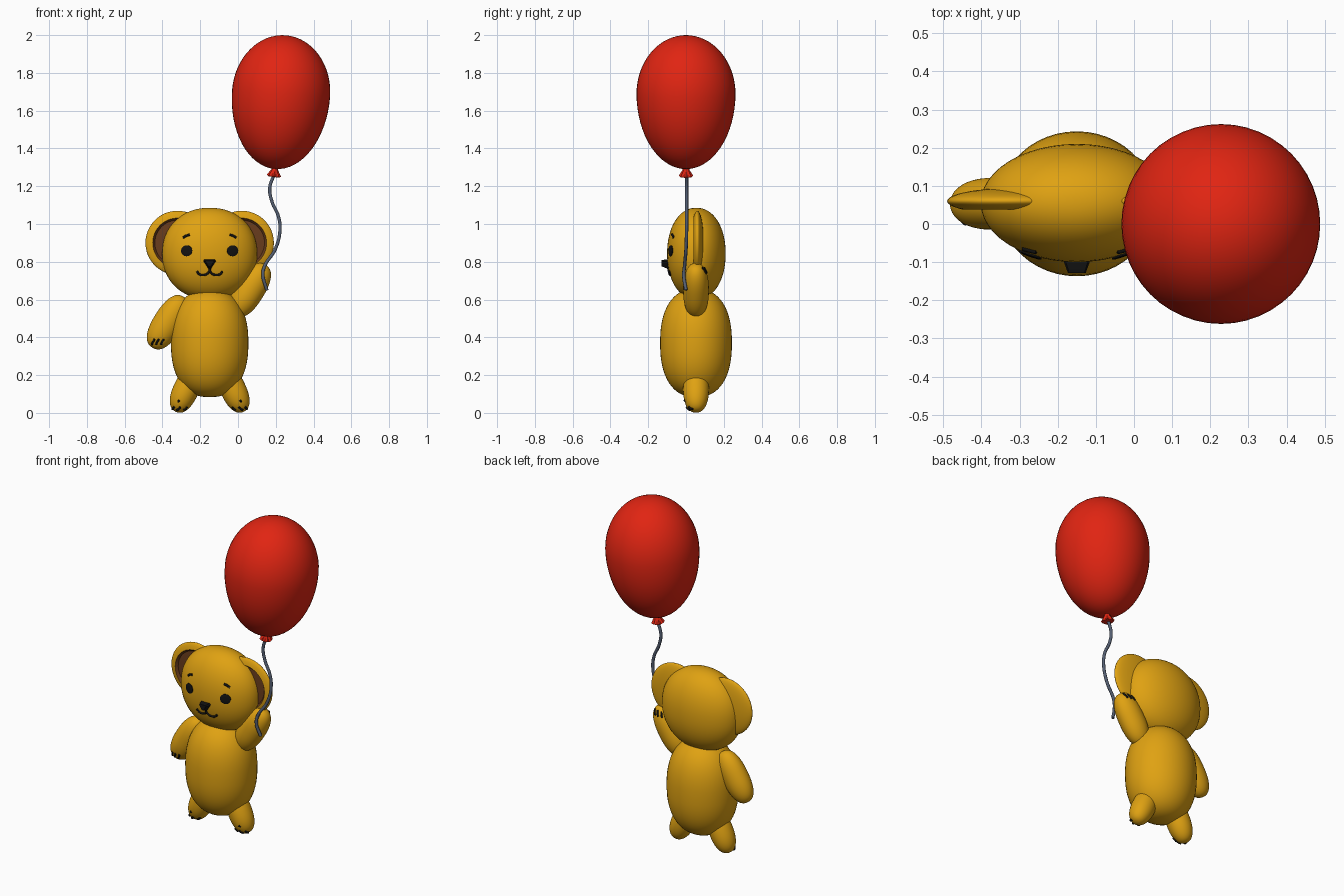
import bpy, bmesh, math
from mathutils import Matrix, Vector
from mathutils.bvhtree import BVHTree

if "Cube" in bpy.data.objects:
    bpy.data.objects.remove(bpy.data.objects["Cube"])


def material(name, rgb):
    m = bpy.data.materials.new(name)
    m.diffuse_color = (*rgb, 1)
    m.use_nodes = True
    m.node_tree.nodes["Principled BSDF"].inputs["Base Color"].default_value = m.diffuse_color
    return m


GOLD = material("honey_gold", (0.74, 0.36, 0.006))
BROWN = material("dark_brown", (0.14, 0.045, 0.012))
BLACK = material("black", (0.006, 0.006, 0.006))
RED = material("red", (0.75, 0.018, 0.006))
SLATE = material("slate_blue", (0.09, 0.115, 0.17))
CX, CY = -0.15, 0.055        # bear centre line


def finish(name, bm, mats):
    bmesh.ops.recalc_face_normals(bm, faces=bm.faces)
    me = bpy.data.meshes.new(name)
    bm.to_mesh(me)
    bm.free()
    ob = bpy.data.objects.new(name, me)
    bpy.context.collection.objects.link(ob)
    for m in mats:
        me.materials.append(m)
    bpy.context.view_layer.objects.active = ob
    ob.select_set(True)
    bpy.ops.object.shade_smooth_by_angle(angle=math.radians(40))
    ob.select_set(False)
    return ob


def blob(name, center, radii, mat, n=2.0, tilt=0, low=1.0):
    """Rounded ellipsoid; n squares the profile, low stretches the lower half."""
    bm = bmesh.new()
    bmesh.ops.create_uvsphere(bm, u_segments=48, v_segments=32, radius=1)
    for v in bm.verts:
        x, y, z = v.co
        r = math.hypot(x, y)
        k = r ** (2 / n - 1) if r > 1e-5 else 0
        h = math.copysign(abs(z) ** (2 / n), z) * (low if z < 0 else 1)
        v.co = (x * k * radii[0], y * k * radii[1], h * radii[2])
    bm.transform(Matrix.Translation(center) @ Matrix.Rotation(math.radians(tilt), 4, 'Y'))
    return finish(name, bm, [mat])


def surface(ob):
    bm = bmesh.new()
    bm.from_mesh(ob.data)
    tree = BVHTree.FromBMesh(bm)
    bm.free()
    return tree


def project(tree, x, z, lift=0.0, back=False):
    s = 1 if back else -1
    hit, nrm, _, _ = tree.ray_cast(Vector((x, s * 2, z)), Vector((0, -s, 0)))
    if hit is None:
        hit, nrm, _, _ = tree.find_nearest(Vector((x, s * 0.3, z)))
    return hit + nrm * lift


def tube(name, pts, radius, mat):
    cu = bpy.data.curves.new(name, 'CURVE')
    cu.dimensions = '3D'
    cu.bevel_depth = radius
    cu.bevel_resolution = 3
    cu.resolution_u = 8
    cu.use_fill_caps = True
    sp = cu.splines.new('BEZIER')
    sp.bezier_points.add(len(pts) - 1)
    for b, p in zip(sp.bezier_points, pts):
        b.co = p
        b.handle_left_type = b.handle_right_type = 'AUTO'
    cu.materials.append(mat)
    ob = bpy.data.objects.new(name, cu)
    bpy.context.collection.objects.link(ob)


def stroke(name, tree, pts, radius, back=False):
    tube(name, [project(tree, x, z, 0.001, back) for x, z in pts], radius, BLACK)


# Head and body
head = blob("head", (CX, CY, 0.843), (0.252, 0.155, 0.243), GOLD, 2.12)
blob("body", (CX, CY - 0.002, 0.37), (0.205, 0.19, 0.287), GOLD, 2.35)

# Ears: thin discs with a dished brown front
for side, label in ((-1, "left"), (1, "right")):
    bm = bmesh.new()
    bmesh.ops.create_uvsphere(bm, u_segments=48, v_segments=32, radius=1)
    for f in bm.faces:
        c = f.calc_center_median()
        if c.z > 0 and math.hypot(c.x, c.y) < 0.773:
            f.material_index = 1
    for v in bm.verts:
        r = math.hypot(v.co.x, v.co.y)
        h = v.co.z * (0.35 if v.co.z > 0 and r < 0.75 else 1)
        v.co = (v.co.x * 0.17, v.co.y * 0.17, h * 0.034)
    bm.transform(Matrix.Translation((CX + side * 0.17, 0.06, 0.9))
                 @ Matrix.Rotation(math.pi / 2, 4, 'X'))
    finish(label + "_ear", bm, [GOLD, BROWN])

# Arms: one hanging, one raised
arm_size = (0.078, 0.068, 0.158)
arm_l = surface(blob("left_arm", (-0.37, 0.053, 0.48), arm_size, GOLD, 2.4, 32))
arm_r = surface(blob("right_arm", (0.062, 0.053, 0.65), arm_size, GOLD, 2.4, 32))
for i, x in enumerate((-0.447, -0.425, -0.399)):
    line = [(x - 0.009, 0.362), (x - 0.002, 0.377), (x + 0.006, 0.391)]
    stroke(f"left_hand_claw_{i}", arm_l, line, 0.0055)
    stroke(f"right_hand_claw_{i}", arm_r, [(-0.308 - a, 1.13 - b) for a, b in line],
           0.0055, True)

# Legs with claws
for side, label in ((-1, "left"), (1, "right")):
    leg = surface(blob(label + "_leg", (CX + side * 0.125, 0.053, 0.124),
                       (0.068, 0.068, 0.13), GOLD, 2.3, -side * 25))
    for i, d in enumerate((0.128, 0.163, 0.195)):
        stroke(f"{label}_foot_claw_{i}", leg,
               [(CX + side * (d - 0.008), 0.032), (CX + side * d, 0.022),
                (CX + side * (d + 0.011), 0.016)], 0.006)

# Eyes and brows
face = surface(head)
for side, label in ((-1, "left"), (1, "right")):
    bm = bmesh.new()
    ex, ez, seg = CX + side * 0.121, 0.858, 24
    rings = []
    for r, lift in ((0.012, 0.006), (0.023, 0.006), (0.029, 0.004), (0.029, -0.003)):
        rings.append([bm.verts.new(project(face, ex + r * math.cos(a), ez + r * math.sin(a), lift))
                      for a in (math.tau * k / seg for k in range(seg))])
    bm.faces.new(rings[0])
    for p, q in zip(rings, rings[1:]):
        for k in range(seg):
            bm.faces.new((p[k], p[k - 1], q[k - 1], q[k]))
    finish(label + "_eye", bm, [BLACK])
    stroke(label + "_brow", face, [(CX + side * 0.106, 0.943), (CX + side * 0.124, 0.937),
                                   (CX + side * 0.14, 0.927)], 0.0065)
    stroke(label + "_mouth", face, [(CX, 0.753), (CX + side * 0.01, 0.739),
                                    (CX + side * 0.036, 0.73), (CX + side * 0.058, 0.737),
                                    (CX + side * 0.067, 0.75)], 0.006)
stroke("mouth_stem", face, [(CX, 0.775), (CX, 0.75)], 0.006)

# Nose: tapered rounded triangle
bm = bmesh.new()
outline = [(-0.033, 0.804), (-0.028, 0.813), (0.028, 0.813), (0.033, 0.804),
           (0.008, 0.765), (-0.008, 0.765)]
loops = [[bm.verts.new((CX + x * s, y, 0.8 + (z - 0.8) * s)) for x, z in outline]
         for s, y in ((1, -0.07), (1, -0.102), (0.7, -0.129))]
bm.faces.new(loops[0])
bm.faces.new(loops[-1])
for p, q in zip(loops, loops[1:]):
    for k in range(6):
        bm.faces.new((p[k], p[k - 1], q[k - 1], q[k]))
finish("nose", bm, [BLACK])

# Balloon with its scalloped knot
blob("balloon", (0.228, 0, 1.69), (0.26, 0.262, 0.31), RED, 2.0, 4.6, 0.4 / 0.31)
bm = bmesh.new()
seg = 32
loops = [[bm.verts.new((r * (1 + w * math.cos(8 * a)) * math.cos(a),
                        r * (1 + w * math.cos(8 * a)) * math.sin(a),
                        z + w * 0.03 * math.cos(8 * a)))
          for a in (math.tau * k / seg for k in range(seg))]
         for r, z, w in ((0.014, 0.03, 0), (0.017, 0.008, 0.05), (0.034, -0.026, 0.12))]
bm.faces.new(loops[0])
bm.faces.new(loops[-1])
for p, q in zip(loops, loops[1:]):
    for k in range(seg):
        bm.faces.new((p[k], p[k - 1], q[k - 1], q[k]))
bm.transform(Matrix.Translation((0.193, 0, 1.278)) @ Matrix.Rotation(math.radians(8), 4, 'Y'))
finish("balloon_knot", bm, [RED])

# String
tube("string", [(0.19, 0.003, 1.26), (0.168, 0.003, 1.19), (0.18, 0.003, 1.118),
                (0.214, 0.003, 1.04), (0.222, 0.003, 0.965), (0.197, 0.0, 0.866),
                (0.14, -0.008, 0.775), (0.132, -0.012, 0.73), (0.153, 0.0, 0.65)],
     0.009, SLATE)
